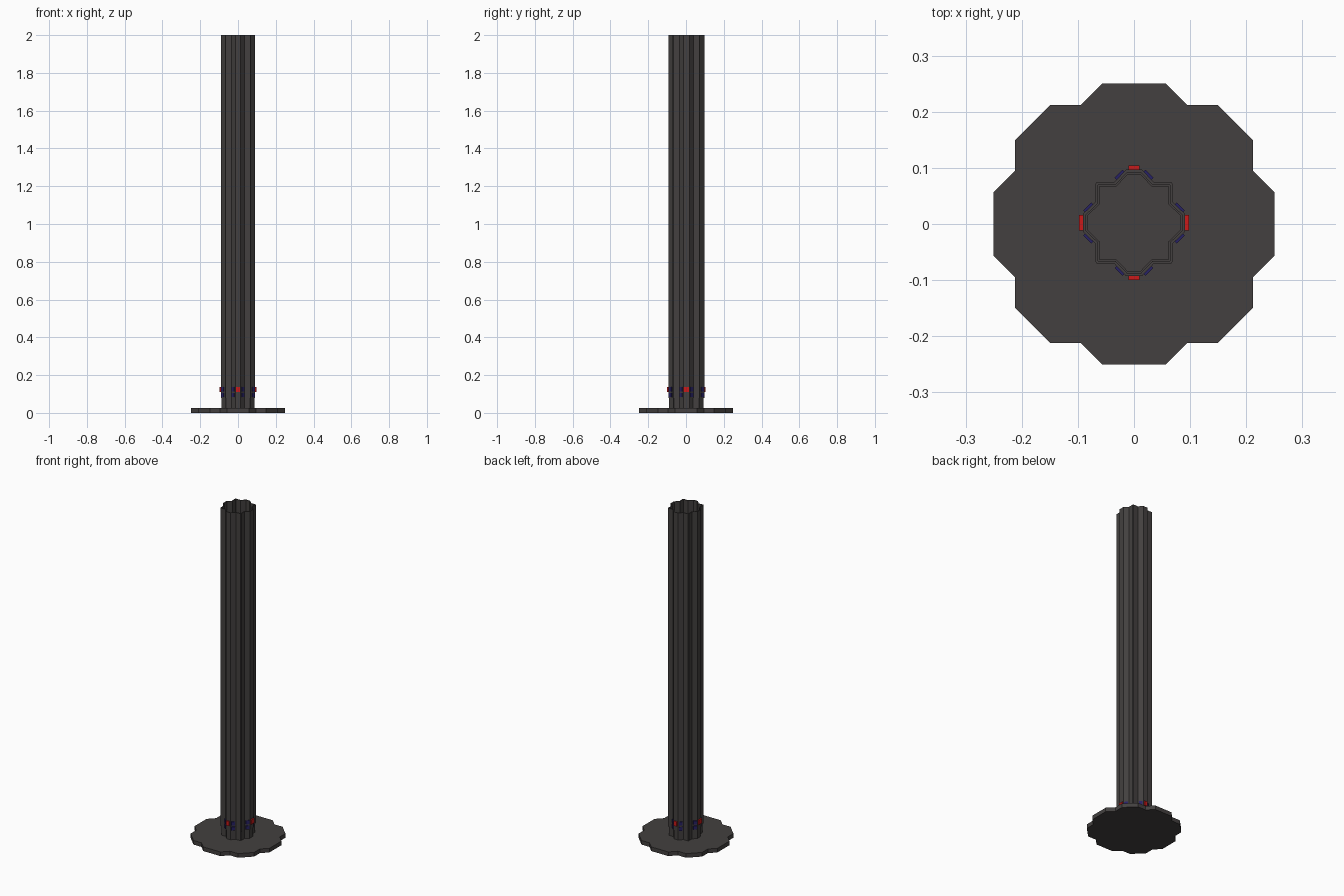
import bpy, math
from mathutils import Vector, Matrix

if "Cube" in bpy.data.objects:
    bpy.data.objects.remove(bpy.data.objects["Cube"])


def material(name, rgb):
    m = bpy.data.materials.new(name)
    m.diffuse_color = (*rgb, 1)
    m.use_nodes = True
    m.node_tree.nodes["Principled BSDF"].inputs["Base Color"].default_value = m.diffuse_color
    return m


GREY = material("dark_grey", (0.056, 0.051, 0.050))
RED = material("red", (0.60, 0.010, 0.010))
BLUE = material("dark_blue", (0.02, 0.015, 0.13))


def add_mesh(name, verts, faces, mat):
    me = bpy.data.meshes.new(name)
    me.from_pydata(verts, [], faces)
    me.materials.append(mat)
    ob = bpy.data.objects.new(name, me)
    bpy.context.collection.objects.link(ob)
    return ob


def mirror4(quarter):
    """First-quadrant points, going from +x to +y, mirrored to a full outline."""
    q2 = [(-x, y) for x, y in reversed(quarter)]
    half = quarter + q2
    return [Vector(p) for p in half + [(-x, -y) for x, y in half]]


def inset(pts, d):
    out, n = [], len(pts)
    for i, p in enumerate(pts):
        a = (p - pts[i - 1]).normalized()
        b = (pts[(i + 1) % n] - p).normalized()
        na, nb = Vector((-a.y, a.x)), Vector((-b.y, b.x))
        m = (na + nb).normalized()
        out.append(p + m * (d / m.dot(na)))
    return out


def tube(name, outline, z0, z1, wall, cy):
    inner, n = inset(outline, wall), len(outline)
    rings = [(outline, z0), (outline, z1), (inner, z1), (inner, z0)]
    verts = [(p.x, p.y + cy, z) for ring, z in rings for p in ring]
    faces = []
    for r in range(4):
        s = (r + 1) % 4
        for i in range(n):
            j = (i + 1) % n
            faces.append((r * n + i, r * n + j, s * n + j, s * n + i))
    return add_mesh(name, verts, faces, GREY)


def plate(name, x, y, angle, width, z0, z1, depth, mat):
    """Small block on a wall; angle is the outward direction."""
    rot = Matrix.Rotation(angle, 2)
    verts = []
    for z in (z0, z1):
        for u, v in ((-1, -1), (1, -1), (1, 1), (-1, 1)):
            p = rot @ Vector((u * depth / 2, v * width / 2))
            verts.append((x + p.x, y + p.y, z))
    faces = [(3, 2, 1, 0), (4, 5, 6, 7), (0, 1, 5, 4),
             (1, 2, 6, 5), (2, 3, 7, 6), (3, 0, 4, 7)]
    add_mesh(name, verts, faces, mat)


# scalloped base plate
base = mirror4([(0.25, 0.057), (0.212, 0.095), (0.212, 0.149),
                (0.149, 0.212), (0.095, 0.212), (0.057, 0.25)])
n = len(base)
add_mesh("base_plate",
         [(p.x, p.y, z) for z in (0, 0.025) for p in base],
         [tuple(range(n - 1, -1, -1)), tuple(range(n, 2 * n))]
         + [(i, (i + 1) % n, n + (i + 1) % n, n + i) for i in range(n)], GREY)

# hollow fluted post with a slightly narrower foot
CY = 0.002
profile = mirror4([(0.091, 0.016), (0.069, 0.037), (0.069, 0.069), (0.066, 0.073),
                   (0.035, 0.073), (0.014, 0.095)])
tube("post", profile, 0.08, 2.0, 0.005, CY)
tube("post_foot", [p * 0.96 for p in profile], 0.025, 0.08, 0.005, CY)

# red lights on the four flats
for k in range(4):
    a = k * math.pi / 2
    r, w = (0.094, 0.028) if k % 2 == 0 else (0.098, 0.020)
    plate("red_light", r * math.cos(a), CY + r * math.sin(a), a, w,
          0.110, 0.138, 0.008, RED)

# two rows of blue lights on the slanted faces
for sx in (-1, 1):
    for sy in (-1, 1):
        for x, y in ((0.081, 0.027), (0.025, 0.085)):
            for z in (0.083, 0.114):
                plate("blue_light", sx * x, CY + sy * y, math.atan2(sy, sx),
                      0.020, z, z + 0.022, 0.007, BLUE)
